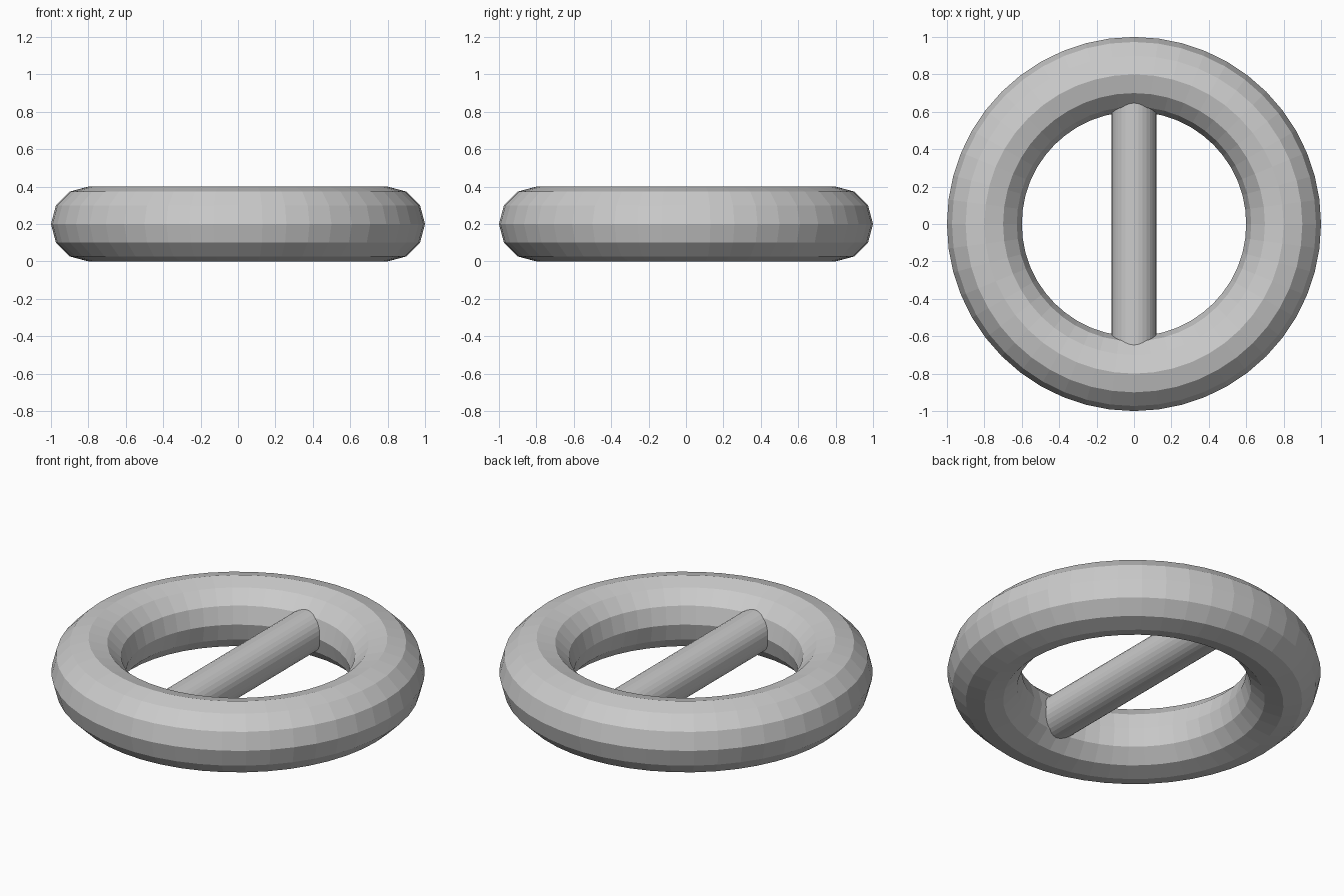
import bpy
from math import pi

if "Cube" in bpy.data.objects:
    bpy.data.objects.remove(bpy.data.objects["Cube"])

# Ring: flat-shaded torus lying on the ground
bpy.ops.mesh.primitive_torus_add(
    major_segments=48, minor_segments=12,
    major_radius=0.8, minor_radius=0.2, location=(0, 0, 0.2))
bpy.context.object.name = "ring"

# Crossbar: round rod along y, its ends buried in the ring
bpy.ops.mesh.primitive_cylinder_add(
    vertices=32, radius=0.12, depth=1.6,
    location=(0, 0, 0.2), rotation=(pi / 2, 0, 0))
bpy.context.object.name = "crossbar"
